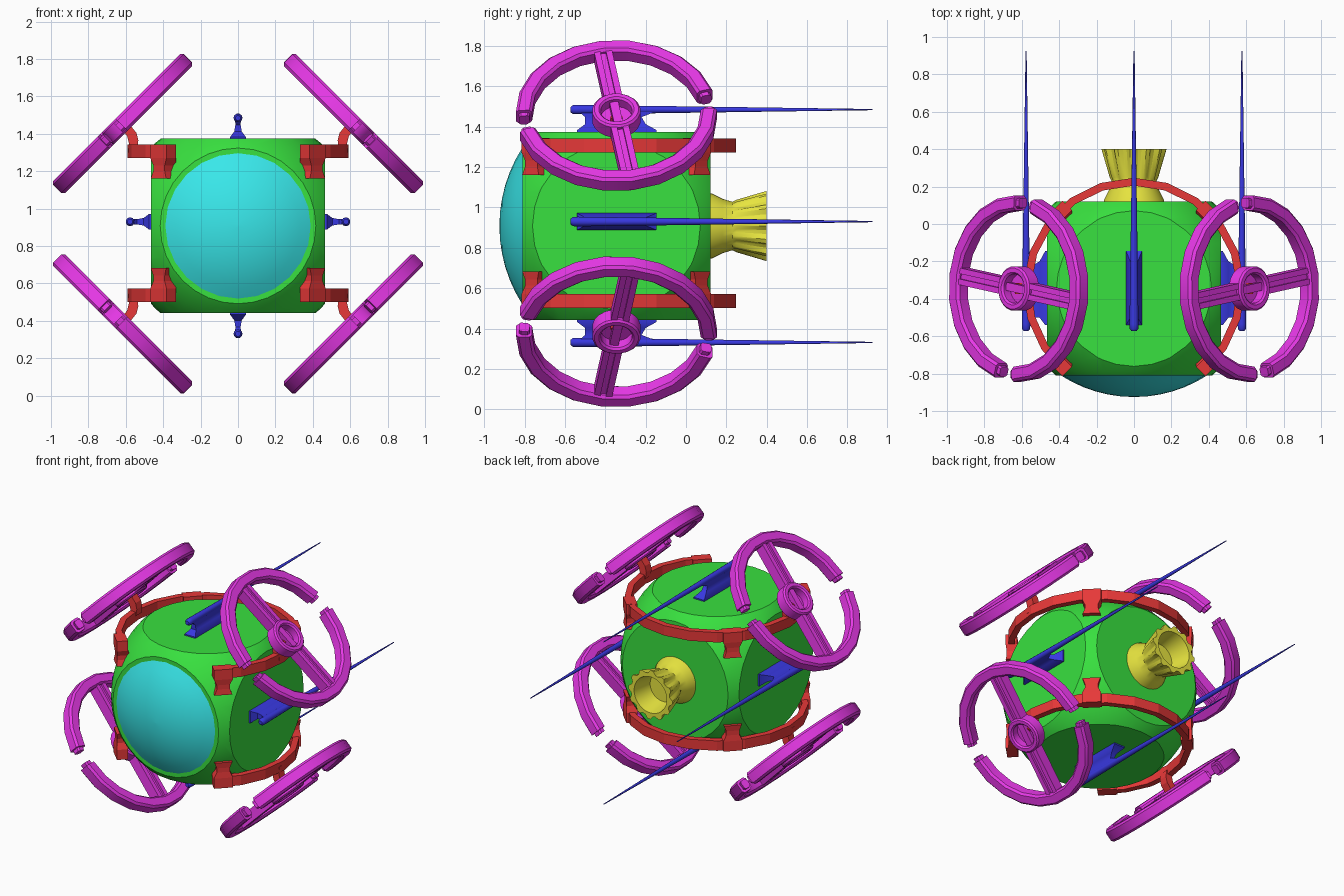
import bpy, bmesh
from math import sin, cos, pi, radians, sqrt
from mathutils import Matrix, Vector

if "Cube" in bpy.data.objects:
    bpy.data.objects.remove(bpy.data.objects["Cube"])

CY, CZ = -0.345, 0.908          # body centre
MZ = 0.922                      # mid height of frames and wheels


def material(name, rgb):
    m = bpy.data.materials.new(name)
    m.diffuse_color = (*rgb, 1)
    m.use_nodes = True
    m.node_tree.nodes["Principled BSDF"].inputs["Base Color"].default_value = m.diffuse_color
    return m


GREEN = material("green", (0.04, 0.75, 0.05))
CYAN = material("cyan", (0.04, 0.8, 0.82))
RED = material("red", (0.8, 0.04, 0.04))
BLUE = material("blue", (0.04, 0.04, 0.75))
YELLOW = material("yellow", (0.8, 0.78, 0.05))
MAGENTA = material("magenta", (0.8, 0.04, 0.8))


def finish(bm, name, mat, smooth=None):
    bmesh.ops.recalc_face_normals(bm, faces=bm.faces)
    me = bpy.data.meshes.new(name)
    bm.to_mesh(me)
    bm.free()
    ob = bpy.data.objects.new(name, me)
    bpy.context.collection.objects.link(ob)
    me.materials.append(mat)
    if smooth:
        bpy.ops.object.select_all(action='DESELECT')
        ob.select_set(True)
        bpy.context.view_layer.objects.active = ob
        bpy.ops.object.shade_smooth_by_angle(angle=radians(smooth))
    return ob


def loft(bm, rings, M=Matrix(), closed=False):
    """Skin a list of equal point loops, capped unless closed."""
    vs = [[bm.verts.new(M @ Vector(p)) for p in r] for r in rings]
    n = len(vs[0])
    pairs = list(zip(vs, vs[1:])) + ([(vs[-1], vs[0])] if closed else [])
    for a, b in pairs:
        for i in range(n):
            j = (i + 1) % n
            bm.faces.new((a[i], a[j], b[j], b[i]))
    if not closed:
        bm.faces.new(vs[0])
        bm.faces.new(vs[-1])


def circle_y(y, r, n, x=0, z=0, flute=1.0):
    """Circle around the y direction, optionally with alternating flutes."""
    out = []
    for i in range(n):
        k = r * (flute if (i // 2) % 2 else 1)
        out.append((x + k * cos(2 * pi * i / n), y, z + k * sin(2 * pi * i / n)))
    return out


def rect_section(r0, r1, h, c):
    """Chamfered rectangle as (radius, height) pairs."""
    return [(r0 + c, -h), (r1 - c, -h), (r1, -h + c), (r1, h - c),
            (r1 - c, h), (r0 + c, h), (r0, h - c), (r0, -h + c)]


def arc(section, a0, a1, n):
    """Sweep a section about the local z axis."""
    return [[(r * cos(t), r * sin(t), h) for r, h in section]
            for t in (a0 + (a1 - a0) * i / n for i in range(n + 1))]


def box(bm, x0, x1, y0, y1, h, M):
    loft(bm, [[(x0, y0, z), (x1, y0, z), (x1, y1, z), (x0, y1, z)] for z in (-h, h)], M)


# Body: a sphere with six flat sides
bm = bmesh.new()
bmesh.ops.create_uvsphere(bm, u_segments=32, v_segments=24, radius=0.626,
                          matrix=Matrix.Rotation(pi / 2, 4, 'X'))
for axis in range(3):
    for s in (-1, 1):
        no = Vector((0, 0, 0))
        no[axis] = s
        bmesh.ops.bisect_plane(bm, geom=bm.verts[:] + bm.edges[:] + bm.faces[:],
                               plane_co=no * 0.466, plane_no=no, clear_outer=True)
        bmesh.ops.holes_fill(bm, edges=[e for e in bm.edges if e.is_boundary], sides=0)
bmesh.ops.translate(bm, verts=bm.verts, vec=(0, CY, CZ))
finish(bm, "body", GREEN, 25)

# Domed front window
bm = bmesh.new()
R = 0.72
rings = [circle_y(-0.79, 0.392, 24, z=CZ)]
for i in range(7):
    t = 0.573 * (1 - i / 6.05)
    rings.append(circle_y(-0.925 + R * (1 - cos(t)), R * sin(t), 24, z=CZ))
loft(bm, rings)
finish(bm, "front_window", CYAN, 40)

# Rear nozzle: flared and fluted, hollow at the back
bm = bmesh.new()
prof = [(0.10, 0.165, 1), (0.13, 0.16, 1), (0.18, 0.135, 1), (0.23, 0.12, 1), (0.25, 0.13, 0.92),
        (0.40, 0.174, 0.88), (0.40, 0.128, 1), (0.26, 0.10, 1)]
loft(bm, [circle_y(y, r, 48, z=CZ, flute=f) for y, r, f in prof])
finish(bm, "rear_nozzle", YELLOW, 30)

# Four antennae, each a tapered rod on a waisted strut
for k, side in enumerate(("top", "right", "bottom", "left")):
    M = Matrix.Translation((0, 0, CZ + (0.022 if k % 2 else 0))) @ Matrix.Rotation(k * pi / 2, 4, 'Y')
    bm = bmesh.new()
    rod = [(-0.572, 0.014), (-0.56, 0.023), (-0.535, 0.024), (-0.15, 0.019), (0.925, 0.003)]
    loft(bm, [circle_y(y, r, 10, z=0.577) for y, r in rod], M)
    strut = [(0.45, 0.042, -0.54, -0.145), (0.475, 0.042, -0.54, -0.145),
             (0.505, 0.02, -0.50, -0.20), (0.54, 0.014, -0.50, -0.22), (0.575, 0.016, -0.54, -0.13)]
    loft(bm, [[(-w, a, h), (w, a, h), (w, b, h), (-w, b, h)] for h, w, a, b in strut], M)
    finish(bm, side + "_antenna", BLUE, 40)

# Two open hoops with brackets and wheel arms (lower one mirrored)
for s, level in ((1, "upper"), (-1, "lower")):
    base = Matrix.Translation((0, CY, MZ)) @ Matrix.Diagonal((1, 1, s, 1)) @ Matrix.Translation((0, 0, 0.385))
    bm = bmesh.new()
    hoop = [(0.55, -0.035), (0.592, -0.035), (0.592, 0.035), (0.55, 0.035)]
    loft(bm, arc(hoop, radians(-51), radians(231), 16), base)
    sections = [(0.036, 0.062, 0.53, 0.602), (-0.035, 0.062, 0.53, 0.602), (-0.075, 0.043, 0.51, 0.597),
                (-0.105, 0.043, 0.49, 0.597), (-0.145, 0.058, 0.48, 0.602)]
    for a in (-45, 45, 135, 225):
        M = base @ Matrix.Rotation(radians(a), 4, 'Z')
        loft(bm, [[(r0, -w, h), (r1, -w, h), (r1, w, h), (r0, w, h)] for h, w, r0, r1 in sections], M)
    path = [(0.565, 0.0), (0.558, 0.05), (0.568, 0.09), (0.61, 0.142)]
    for mx in (1, -1):
        M = base @ Matrix.Diagonal((mx, 1, 1, 1))
        loft(bm, [[(x - 0.025, -0.03, z + 0.008), (x + 0.025, -0.03, z - 0.008),
                   (x + 0.025, 0.03, z - 0.008), (x - 0.025, 0.03, z + 0.008)] for x, z in path], M)
    finish(bm, level + "_hoop", RED)

# Four tilted wheels: split rim, grooved spokes, ring hub; mirrored to each corner
q = sqrt(0.5)
TILT = Matrix(((-q, 0, q, 0.6165), (0, -1, 0, 0), (q, 0, q, 0.5355), (0, 0, 0, 1)))
for mx, side in ((1, "right"), (-1, "left")):
    for mz, level in ((1, "upper"), (-1, "lower")):
        corner = (Matrix.Translation((0, CY, MZ - 0.002)) @ Matrix.Diagonal((mx, 1, mz, 1))
                  @ TILT @ Matrix.Rotation(radians(9), 4, 'Z'))
        bm = bmesh.new()
        for turn in (0, pi):
            M = corner @ Matrix.Rotation(turn, 4, 'Z')
            loft(bm, arc(rect_section(0.418, 0.4985, 0.045, 0.014), radians(-82), radians(82), 10), M)
            # slim tips at the rim gaps
            loft(bm, arc(rect_section(0.432, 0.485, 0.03, 0.01), radians(-85), radians(85), 10), M)
            # spoke web and its two rails
            box(bm, 0.09, 0.44, -0.02, 0.02, 0.022, M)
            for y in (-1, 1):
                lo, hi = sorted((y * 0.014, y * 0.045))
                box(bm, 0.09, 0.44, lo, hi, 0.036, M)
        hub = arc(rect_section(0.078, 0.12, 0.045, 0.01), 0, 2 * pi, 20)[:-1]
        loft(bm, hub, corner, closed=True)
        # bar and back plate inside the hub
        box(bm, -0.08, 0.08, -0.022, 0.022, 0.02, corner)
        plate = arc([(0.085, 0)], 0, 2 * pi, 20)[:-1]
        loft(bm, [[(p[0][0], p[0][1], z) for p in plate] for z in (-0.035, -0.015)], corner)
        finish(bm, f"{level}_{side}_wheel", MAGENTA, 25)
